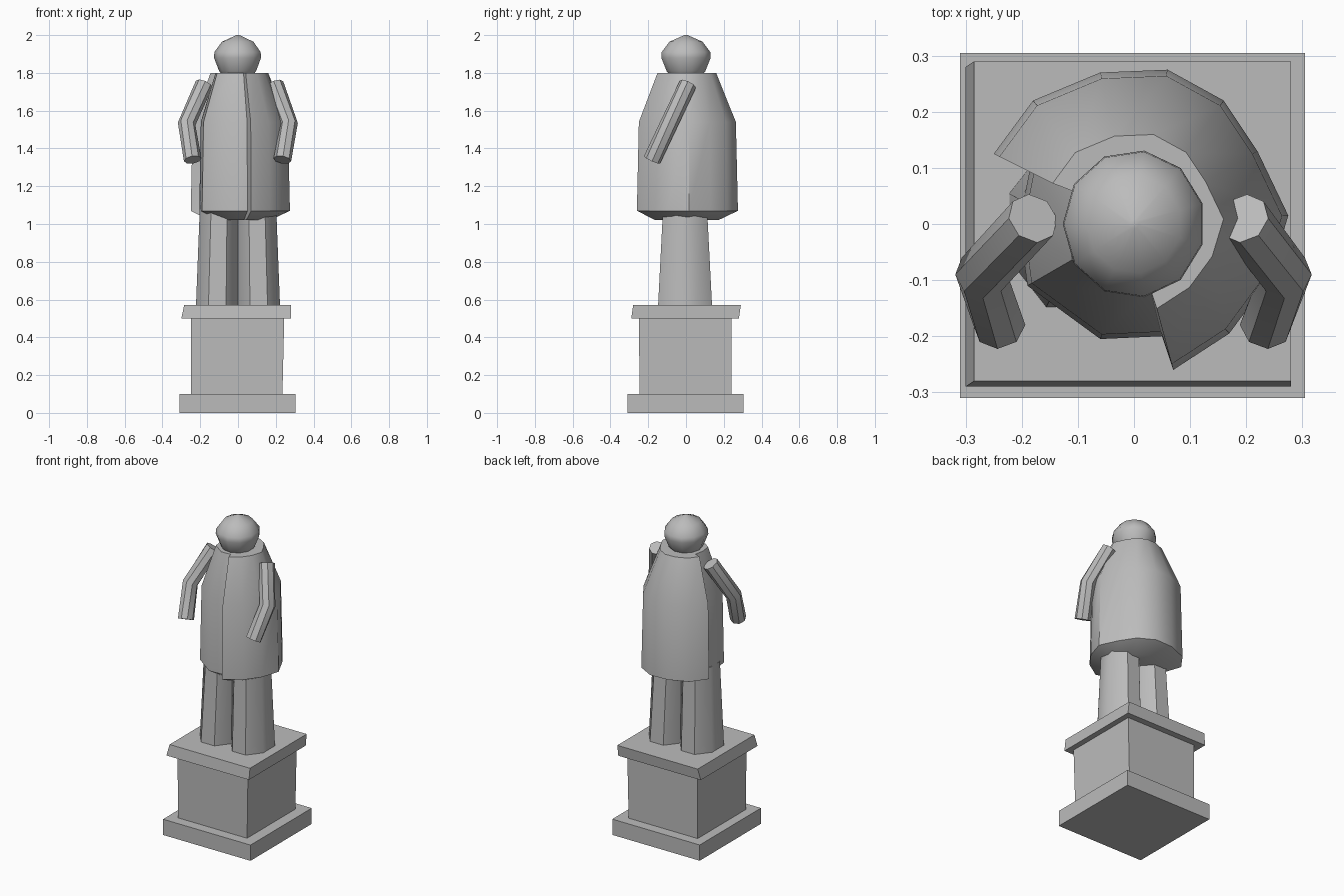
import bpy, bmesh, math
from mathutils import Vector

cube = bpy.data.objects.get("Cube")
if cube:
    bpy.data.objects.remove(cube, do_unlink=True)

# One stone colour
stone = bpy.data.materials.new("grey_stone")
stone.use_nodes = True
COLOR = (0.5, 0.5, 0.5, 1)
stone.diffuse_color = COLOR
stone.node_tree.nodes["Principled BSDF"].inputs["Base Color"].default_value = COLOR


def loft(name, rings, smooth=40):
    """Skin a list of equal-sized rings and cap both ends."""
    bm = bmesh.new()
    loops = [[bm.verts.new(p) for p in ring] for ring in rings]
    for a, b in zip(loops, loops[1:]):
        n = len(a)
        for i in range(n):
            j = (i + 1) % n
            bm.faces.new((a[i], a[j], b[j], b[i]))
    bm.faces.new(loops[0][::-1])
    bm.faces.new(loops[-1])
    bmesh.ops.recalc_face_normals(bm, faces=bm.faces)
    mesh = bpy.data.meshes.new(name)
    bm.to_mesh(mesh)
    bm.free()
    mesh.materials.append(stone)
    obj = bpy.data.objects.new(name, mesh)
    bpy.context.collection.objects.link(obj)
    bpy.ops.object.select_all(action='DESELECT')
    obj.select_set(True)
    bpy.context.view_layer.objects.active = obj
    bpy.ops.object.shade_smooth_by_angle(angle=math.radians(smooth))
    return obj


def rect(x0, x1, y0, y1, z):
    return [(x0, y0, z), (x1, y0, z), (x1, y1, z), (x0, y1, z)]


def ellipse(cx, cy, z, rx, ry, n):
    turn = [math.tau * (i + 0.5) / n for i in range(n)]
    return [(cx + rx * math.cos(t), cy + ry * math.sin(t), z) for t in turn]


def tube(name, path, radius, n=8):
    path = [Vector(p) for p in path]
    rings = []
    for i, p in enumerate(path):
        along = (path[min(i + 1, len(path) - 1)] - path[max(i - 1, 0)]).normalized()
        u = along.cross(Vector((0, 1, 0))).normalized()
        v = along.cross(u)
        rings.append([p + radius * (u * math.cos(math.tau * k / n) + v * math.sin(math.tau * k / n))
                      for k in range(n)])
    return loft(name, rings)


# Pedestal: base slab, block and overhanging cap
loft("pedestal_base", [rect(-.31, .305, -.31, .305, 0), rect(-.31, .305, -.31, .305, .1)])
loft("pedestal_block", [rect(-.25, .235, -.245, .24, .09), rect(-.25, .245, -.25, .24, .51)])
loft("pedestal_cap", [rect(-.3, .28, -.29, .28, .5), rect(-.285, .28, -.28, .29, .57)])

# Legs, slightly tapered
for name, side in (("right_leg", -1), ("left_leg", 1)):
    loft(name, [ellipse(side * .11, -.005, .56, .122, .155, 8),
                ellipse(side * .1, -.005, 1.1, .11, .125, 8)], 50)

# Body with a coat wrapped over its left side and back
section = [(.07, -.26), (.17, -.195), (.24, -.1), (.275, .015), (.22, .13), (.16, .22),
           (.06, .275), (-.06, .27), (-.18, .22), (-.25, .125), (-.185, .1),
           (-.205, 0), (-.19, -.11), (-.06, -.205), (.05, -.2)]
levels = [(1.02, .62), (1.07, 1), (1.54, .96), (1.8, .58)]
loft("coat_body", [[(x * s, y * s, z) for x, y in section] for z, s in levels], 42)

# Head
profile = [(1.77, .07), (1.81, .1), (1.88, .127), (1.91, .125), (1.965, .085), (2, .008)]
loft("head", [ellipse(0, 0, z, r, r * 1.04, 11) for z, r in profile], 60)

# Bent arms reaching forward
tube("right_arm", [(-.18, .01, 1.74), (-.272, -.09, 1.53), (-.24, -.18, 1.34)], .047)
tube("left_arm", [(.195, .01, 1.74), (.27, -.09, 1.53), (.235, -.18, 1.34)], .047)
